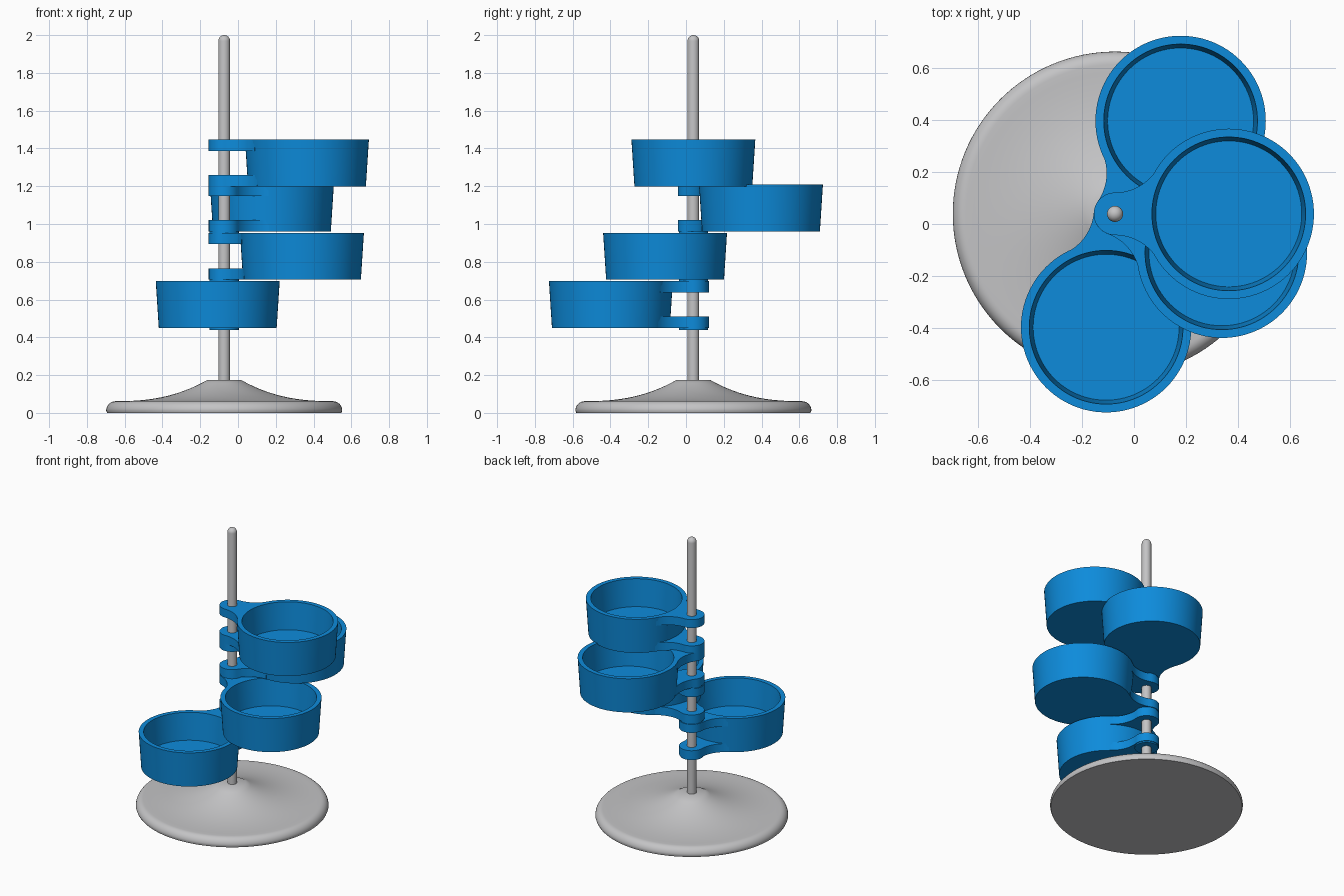
import bpy, bmesh, math
from mathutils import Vector

if "Cube" in bpy.data.objects:
    bpy.data.objects.remove(bpy.data.objects["Cube"])

POLE = Vector((-0.073, 0.039, 0))
REACH = 0.438          # pole axis to cup axis
HUB_R = 0.082


def material(name, rgb):
    m = bpy.data.materials.new(name)
    m.diffuse_color = (*rgb, 1)
    m.use_nodes = True
    m.node_tree.nodes["Principled BSDF"].inputs["Base Color"].default_value = m.diffuse_color
    return m


GREY = material("light grey", (0.55, 0.55, 0.56))
BLUE = material("bright blue", (0.004, 0.26, 0.71))


def finish(bm, name, mat, loc, rot=0):
    bmesh.ops.recalc_face_normals(bm, faces=bm.faces)
    me = bpy.data.meshes.new(name)
    bm.to_mesh(me)
    bm.free()
    me.materials.append(mat)
    ob = bpy.data.objects.new(name, me)
    bpy.context.collection.objects.link(ob)
    ob.location = loc
    ob.rotation_euler.z = rot
    bpy.ops.object.select_all(action='DESELECT')
    ob.select_set(True)
    bpy.context.view_layer.objects.active = ob
    bpy.ops.object.shade_smooth_by_angle(angle=math.radians(32))
    return ob


def lathe(name, profile, mat, loc, seg=96):
    # Profile runs from axis to axis as (radius, height)
    bm = bmesh.new()
    vs = [bm.verts.new((r, 0, z)) for r, z in profile]
    es = [bm.edges.new(p) for p in zip(vs, vs[1:])]
    bmesh.ops.spin(bm, geom=vs + es, axis=(0, 0, 1), cent=(0, 0, 0),
                   angle=math.tau, steps=seg)
    bmesh.ops.remove_doubles(bm, verts=bm.verts, dist=1e-5)
    return finish(bm, name, mat, loc)


def arc(cx, cy, r, a0, a1, n):
    return [(cx + r * math.cos(a0 + (a1 - a0) * i / n),
             cy + r * math.sin(a0 + (a1 - a0) * i / n)) for i in range(n + 1)]


def bracket(name, cup_r, z0, z1, rot):
    # Hub ring flaring into the cup wall with tangent fillets, along local +x
    f = 0.19
    d1, d2 = HUB_R + f, cup_r + f
    fx = (d1 * d1 - d2 * d2 + REACH ** 2) / (2 * REACH)
    fy = math.sqrt(d1 * d1 - fx * fx)
    hub_a = math.atan2(fy, fx)
    cup_a = math.atan2(fy, REACH - fx)
    upper = arc(fx, fy, f, hub_a - math.pi, -cup_a, 14)
    outline = arc(0, 0, HUB_R, math.tau - hub_a, hub_a, 32)
    outline += upper[1:]
    # closing edge hidden inside the cup wall
    outline += arc(REACH, 0, cup_r - 0.018, math.pi - cup_a, math.pi + cup_a, 16)
    outline += [(x, -y) for x, y in reversed(upper[1:])]
    bm = bmesh.new()
    face = bm.faces.new([bm.verts.new((x, y, z0)) for x, y in outline])
    ext = bmesh.ops.extrude_face_region(bm, geom=[face])
    bmesh.ops.translate(bm, vec=(0, 0, z1 - z0),
                        verts=[v for v in ext["geom"] if isinstance(v, bmesh.types.BMVert)])
    bmesh.ops.triangulate(bm, faces=[p for p in bm.faces if len(p.verts) > 4])
    return finish(bm, name, BLUE, POLE, rot)


# Weighted base: rounded rim sweeping up to a flat collar
rim = arc(0.575, 0.012, 0.05, 0, math.pi / 2, 8)
sweep = []
for i in range(1, 17):
    t = i / 16
    r = 0.575 - 0.487 * t
    sweep.append((r, 0.062 + 0.024 * t + 0.09 * t ** 3 if t < 0.0 else
                  0.062 + 0.113 * (0.25 * t * t + 0.75 * t ** 2.6)))
lathe("base", [(0, 0), (0.62, 0)] + rim + sweep + [(0, 0.175)], GREY, POLE, 128)

# Pole with domed tip
lathe("pole", [(0, 0.1), (0.031, 0.1)] + arc(0, 1.969, 0.031, 0, math.pi / 2, 8)[:-1]
      + [(0, 2.0)], GREY, POLE, 32)

# Swivelling cups: direction angle around the pole and bottom height
H = 0.248
cups = [(-94.5, 0.449), (-20, 0.705), (54.8, 0.96), (0, 1.199)]
cup_profile = [(0, 0), (0.312, 0), (0.328, H), (0.296, H), (0.281, 0.055), (0, 0.055)]
for i, (deg, z) in enumerate(cups, 1):
    a = math.radians(deg)
    centre = POLE + Vector((math.cos(a) * REACH, math.sin(a) * REACH, z))
    lathe(f"cup_{i}", cup_profile, BLUE, centre)
    bracket(f"lower_bracket_{i}", 0.314, z, z + 0.06, a)
    bracket(f"upper_bracket_{i}", 0.326, z + H - 0.06, z + H, a)
    lathe(f"washer_{i}", [(0, z - 0.009), (0.077, z - 0.009), (0.077, z + 0.005), (0, z + 0.005)],
          BLUE, POLE, 48)
